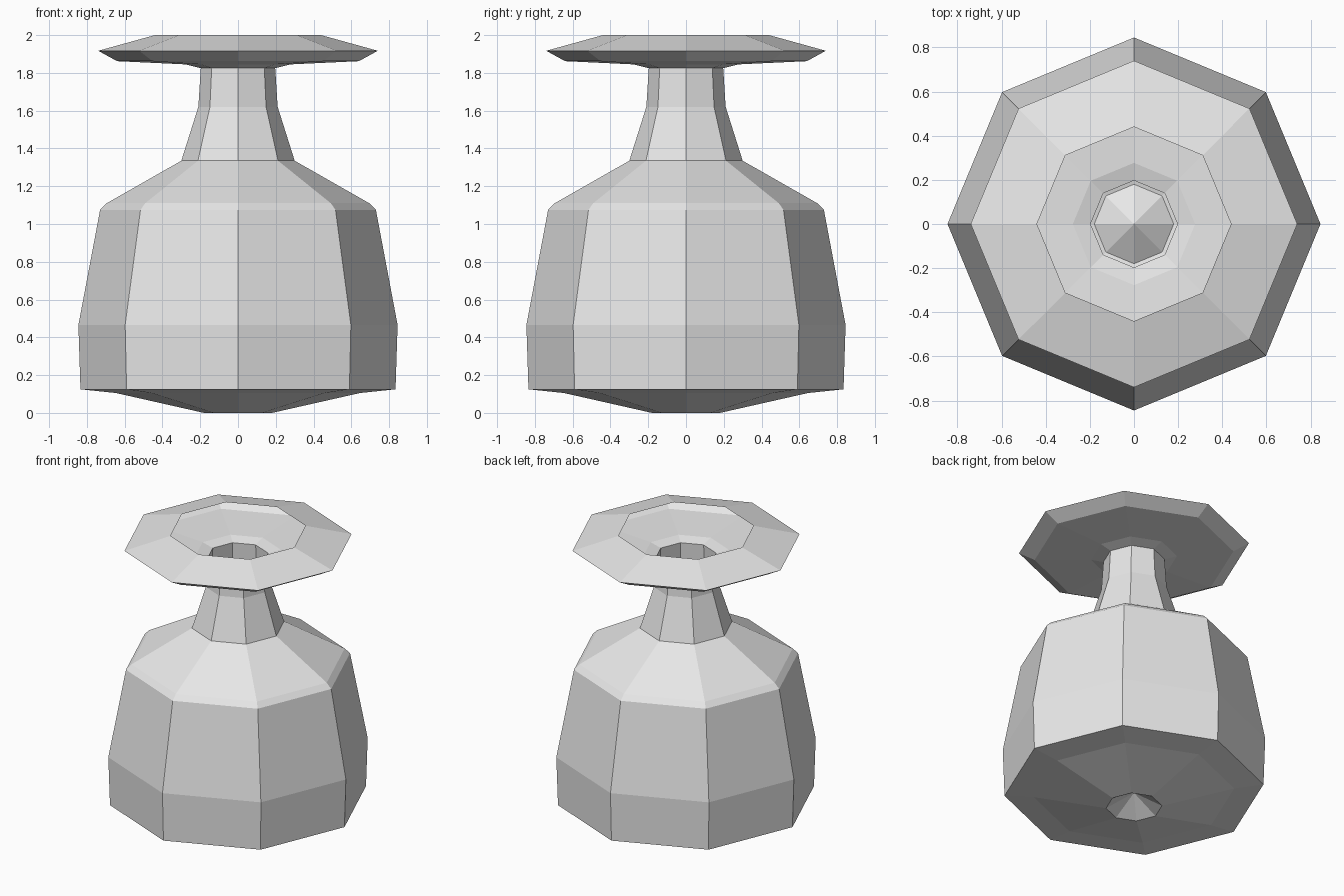
import bpy, bmesh, math

if "Cube" in bpy.data.objects:
    bpy.data.objects.remove(bpy.data.objects["Cube"])

SIDES = 8

glaze = bpy.data.materials.new("light_grey")
glaze.diffuse_color = (0.8, 0.8, 0.8, 1)
glaze.use_nodes = True
glaze.node_tree.nodes["Principled BSDF"].inputs["Base Color"].default_value = glaze.diffuse_color

# Profile (radius, height) of the thin shell, from the base up to the hollow rim
profile = [
    (0.18, 0.0), (0.645, 0.105), (0.834, 0.125),                # underside
    (0.845, 0.465), (0.73, 1.075), (0.695, 1.11), (0.30, 1.335),  # body and shoulder
    (0.21, 1.62), (0.197, 1.825),                               # neck
    (0.277, 1.845), (0.64, 1.862), (0.74, 1.917), (0.44, 2.0),  # hollow rim
]

bm = bmesh.new()
rings = []
for r, z in profile:
    rings.append([bm.verts.new((r * math.cos(math.tau * i / SIDES),
                                r * math.sin(math.tau * i / SIDES), z))
                  for i in range(SIDES)])

# Walls
for low, high in zip(rings, rings[1:]):
    for i in range(SIDES):
        j = (i + 1) % SIDES
        bm.faces.new((low[i], low[j], high[j], high[i]))

# Raised cone in the middle of the base
apex = bm.verts.new((0, 0, 0.105))
for i in range(SIDES):
    bm.faces.new((apex, rings[0][(i + 1) % SIDES], rings[0][i]))

mesh = bpy.data.meshes.new("vase")
bm.to_mesh(mesh)
bm.free()
mesh.materials.append(glaze)
vase = bpy.data.objects.new("vase", mesh)
bpy.context.collection.objects.link(vase)
